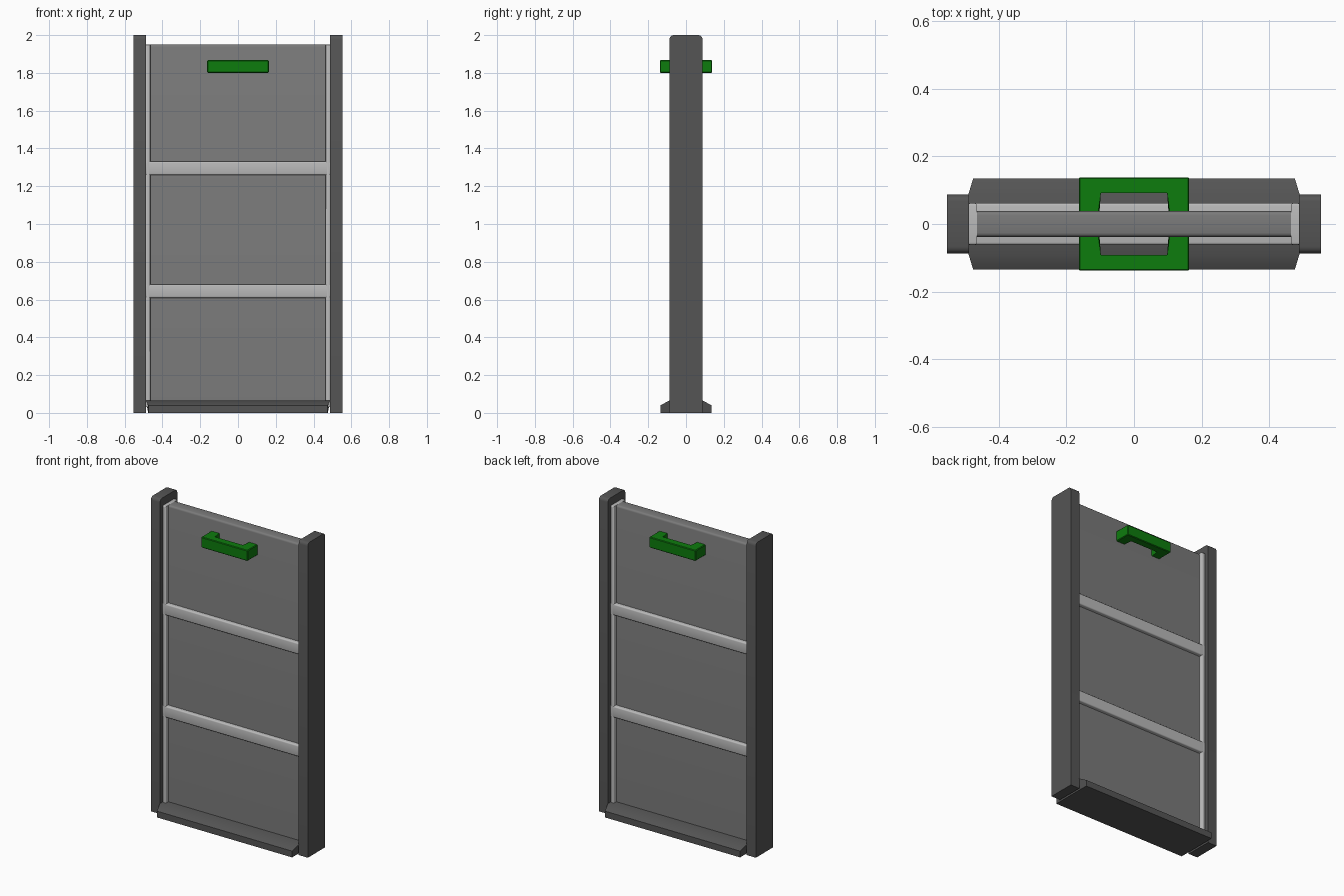
import bpy, bmesh

if "Cube" in bpy.data.objects:
    bpy.data.objects.remove(bpy.data.objects["Cube"])


def material(name, r, g, b):
    m = bpy.data.materials.new(name)
    m.diffuse_color = (r, g, b, 1)
    m.use_nodes = True
    m.node_tree.nodes["Principled BSDF"].inputs["Base Color"].default_value = m.diffuse_color
    return m


DARK = material("dark grey", 0.09, 0.09, 0.09)
MID = material("mid grey", 0.195, 0.195, 0.195)
LIGHT = material("light grey", 0.49, 0.49, 0.49)
GREEN = material("green", 0.004, 0.2, 0.004)


def finish(name, bm, mat):
    bmesh.ops.recalc_face_normals(bm, faces=bm.faces)
    mesh = bpy.data.meshes.new(name)
    bm.to_mesh(mesh)
    bm.free()
    mesh.materials.append(mat)
    ob = bpy.data.objects.new(name, mesh)
    bpy.context.collection.objects.link(ob)
    bpy.context.view_layer.objects.active = ob
    bpy.ops.object.select_all(action='DESELECT')
    ob.select_set(True)
    bpy.ops.object.shade_smooth_by_angle(angle=0.6)
    return ob


def box(name, lo, hi, mat, bevel=0, pick=None):
    """Box between two corners; edges chosen by pick(edge) are rounded."""
    bm = bmesh.new()
    bmesh.ops.create_cube(bm, size=1)
    for v in bm.verts:
        v.co = [hi[i] if v.co[i] > 0 else lo[i] for i in range(3)]
    if bevel:
        edges = [e for e in bm.edges if pick is None or pick(e)]
        bmesh.ops.bevel(bm, geom=edges, offset=bevel, segments=3,
                        profile=0.5, affect='EDGES')
    return finish(name, bm, mat)


def along_x(e):
    return abs(e.verts[0].co.x - e.verts[1].co.x) > 1e-4


def top_along_x(e):
    return along_x(e) and min(v.co.z for v in e.verts) > 1


def upright(e):
    return abs(e.verts[0].co.z - e.verts[1].co.z) > 1e-4


def prism(name, pts, to_lo, to_hi, mat, bevel=0):
    """Solid between two mappings of the same outline."""
    bm = bmesh.new()
    a = [bm.verts.new(to_lo(*p)) for p in pts]
    b = [bm.verts.new(to_hi(*p)) for p in pts]
    bm.faces.new(a)
    bm.faces.new(b)
    for i in range(len(pts)):
        j = (i + 1) % len(pts)
        bm.faces.new((a[i], a[j], b[j], b[i]))
    if bevel:
        bmesh.ops.bevel(bm, geom=bm.edges[:], offset=bevel, segments=1,
                        affect='EDGES')
    return finish(name, bm, mat)


# Side posts and the light edge strips inside them
for side, s in (("left", -1), ("right", 1)):
    x0, x1 = sorted((s * 0.488, s * 0.552))
    box(side + "_post", (x0, -0.087, 0), (x1, 0.087, 2), DARK, 0.02, top_along_x)
    x0, x1 = sorted((s * 0.464, s * 0.49))
    box(side + "_edge_strip", (x0, -0.062, 0.03), (x1, 0.062, 1.95), LIGHT, 0.008,
        lambda e: upright(e) or top_along_x(e))

# Main panel
box("panel", (-0.468, -0.038, 0.03), (0.468, 0.038, 1.95), MID, 0.012, top_along_x)

# Cross rails
for name, z in (("lower_rail", 0.645), ("upper_rail", 1.295)):
    box(name, (-0.488, -0.062, z - 0.036), (0.488, 0.062, z + 0.036), LIGHT, 0.008, along_x)

# Base sill with sloped shoulders and tapered ends
sill = [(-0.135, 0), (0.135, 0), (0.135, 0.04), (0.088, 0.066),
        (-0.088, 0.066), (-0.135, 0.04)]


def sill_end(y):
    return 0.475 if abs(y) > 0.1 else 0.489


prism("base_sill", sill, lambda y, z: (-sill_end(y), y, z),
      lambda y, z: (sill_end(y), y, z), DARK)

# U-shaped handles on both faces
grip = [(-0.163, 0.03), (-0.163, 0.138), (0.163, 0.138), (0.163, 0.03),
        (0.102, 0.03), (0.102, 0.095), (-0.102, 0.095), (-0.102, 0.03)]
for name, s in (("front_handle", -1), ("back_handle", 1)):
    prism(name, grip, lambda x, y: (x, s * y, 1.8),
          lambda x, y: (x, s * y, 1.868), GREEN, 0.004)
